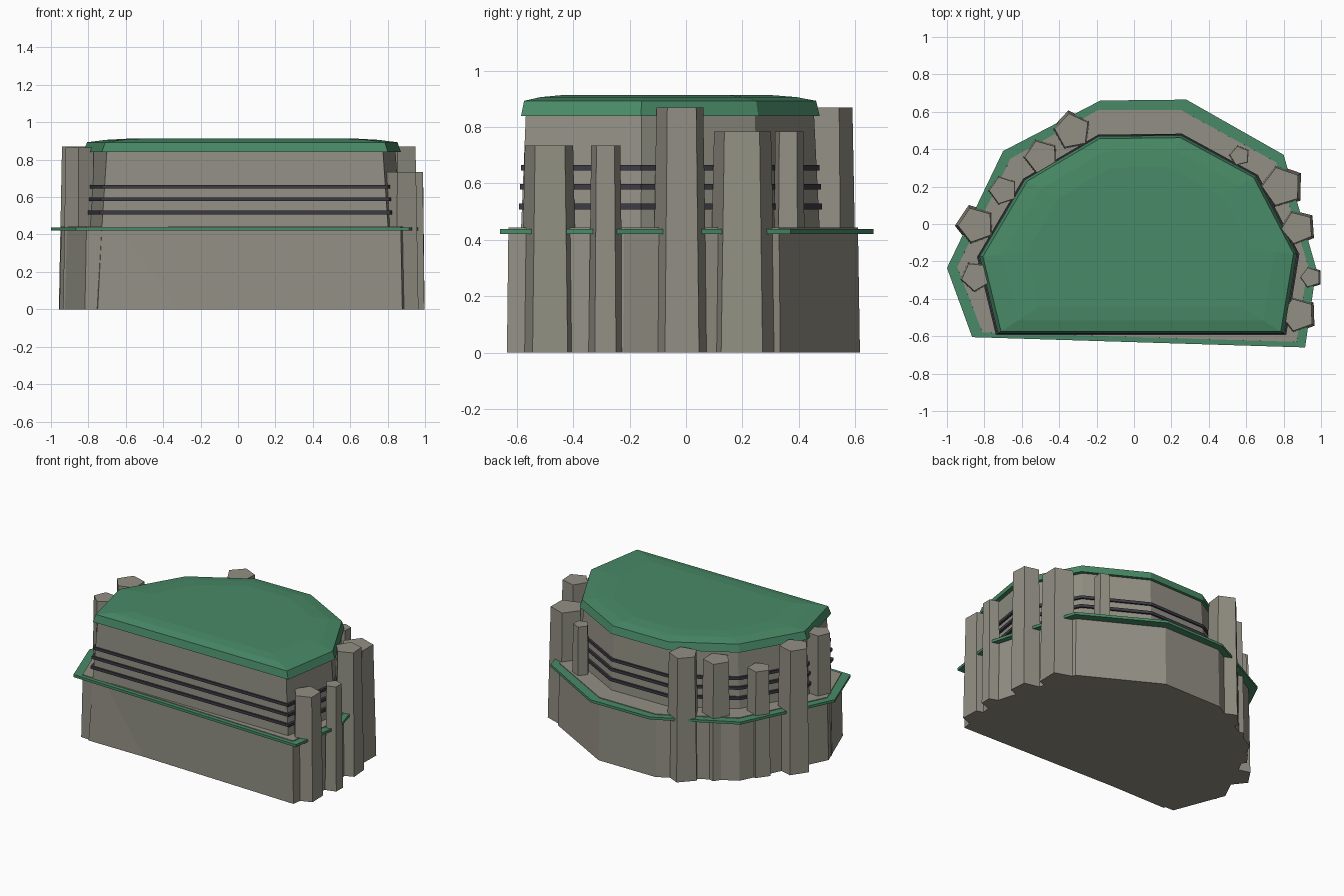
import bpy, bmesh, math

if "Cube" in bpy.data.objects:
    bpy.data.objects.remove(bpy.data.objects["Cube"])


def material(name, rgb):
    m = bpy.data.materials.new(name)
    m.diffuse_color = (*rgb, 1)
    m.use_nodes = True
    m.node_tree.nodes["Principled BSDF"].inputs["Base Color"].default_value = m.diffuse_color
    return m


stone = material("stone grey", (0.29, 0.28, 0.23))
green = material("moss green", (0.066, 0.255, 0.135))
dark = material("dark slate", (0.046, 0.043, 0.058))


def loft(name, rings, mat):
    """Closed solid through stacked rings of equal point count."""
    bm = bmesh.new()
    loops = [[bm.verts.new(p) for p in ring] for ring in rings]
    n = len(loops[0])
    for a, b in zip(loops, loops[1:]):
        for i in range(n):
            j = (i + 1) % n
            bm.faces.new((a[i], a[j], b[j], b[i]))
    bm.faces.new(loops[0][::-1])
    bm.faces.new(loops[-1])
    bmesh.ops.recalc_face_normals(bm, faces=bm.faces)
    mesh = bpy.data.meshes.new(name)
    bm.to_mesh(mesh)
    bm.free()
    mesh.materials.append(mat)
    ob = bpy.data.objects.new(name, mesh)
    bpy.context.collection.objects.link(ob)
    return ob


def ring(outline, z, s=1.0, cx=0.025, cy=-0.10):
    return [(cx + (x - cx) * s, cy + (y - cy) * s, z) for x, y in outline]


# Eight-sided outlines, counter-clockwise from the front left corner
base = [(-0.81, -0.58), (0.87, -0.63), (0.93, -0.22), (0.76, 0.33),
        (0.25, 0.61), (-0.19, 0.61), (-0.66, 0.35), (-0.945, -0.23)]
ledge = [(-0.865, -0.605), (0.915, -0.66), (0.975, -0.24), (0.80, 0.37),
         (0.28, 0.665), (-0.18, 0.66), (-0.70, 0.39), (-1.0, -0.235)]
core = [(-0.735, -0.59), (0.81, -0.59), (0.88, -0.16), (0.66, 0.26),
        (0.255, 0.48), (-0.19, 0.475), (-0.59, 0.24), (-0.835, -0.176)]

# Lower storey, thin green ledge, and tapering upper storey
loft("lower_storey", [ring(base, 0, 1.01), ring(base, 0.443)], stone)
loft("green_ledge", [ring(ledge, 0.42), ring(ledge, 0.438)], green)
loft("upper_storey", [ring(core, 0, 1.02), ring(core, 0.44, 0.99),
                      ring(core, 0.85, 0.955)], stone)

# Dark bands round the upper storey
for i, (z, s) in enumerate([(0.518, 1.005), (0.588, 0.998), (0.655, 0.99)]):
    loft(f"dark_band_{i + 1}", [ring(core, z - 0.01, s), ring(core, z + 0.01, s)], dark)

# Domed green roof
loft("roof", [ring(core, 0.84, 0.99), ring(core, 0.893, 0.968),
              ring(core, 0.906, 0.85), ring(core, 0.913, 0.70)], green)

# Five-sided rock columns: x, y, bottom radius, height, turn in degrees
columns = [
    (-0.33, 0.497, 0.112, 0.87, 29), (-0.495, 0.36, 0.105, 0.82, 38),
    (-0.70, 0.18, 0.088, 0.745, 36), (-0.845, -0.005, 0.113, 0.87, 38),
    (-0.845, -0.28, 0.092, 0.865, 48), (0.79, 0.20, 0.125, 0.785, 35),
    (0.875, -0.02, 0.103, 0.87, 40), (0.945, -0.285, 0.064, 0.735, 35),
    (0.877, -0.485, 0.106, 0.735, 38), (0.565, 0.365, 0.062, 0.785, 32),
]
for i, (x, y, r, h, turn) in enumerate(columns):
    pent = [(x + r * math.cos(math.radians(turn + 72 * k)),
             y + r * math.sin(math.radians(turn + 72 * k))) for k in range(5)]
    loft(f"rock_column_{i + 1}", [ring(pent, 0, 1, x, y),
                                  ring(pent, h, 0.85, x, y)], stone)
